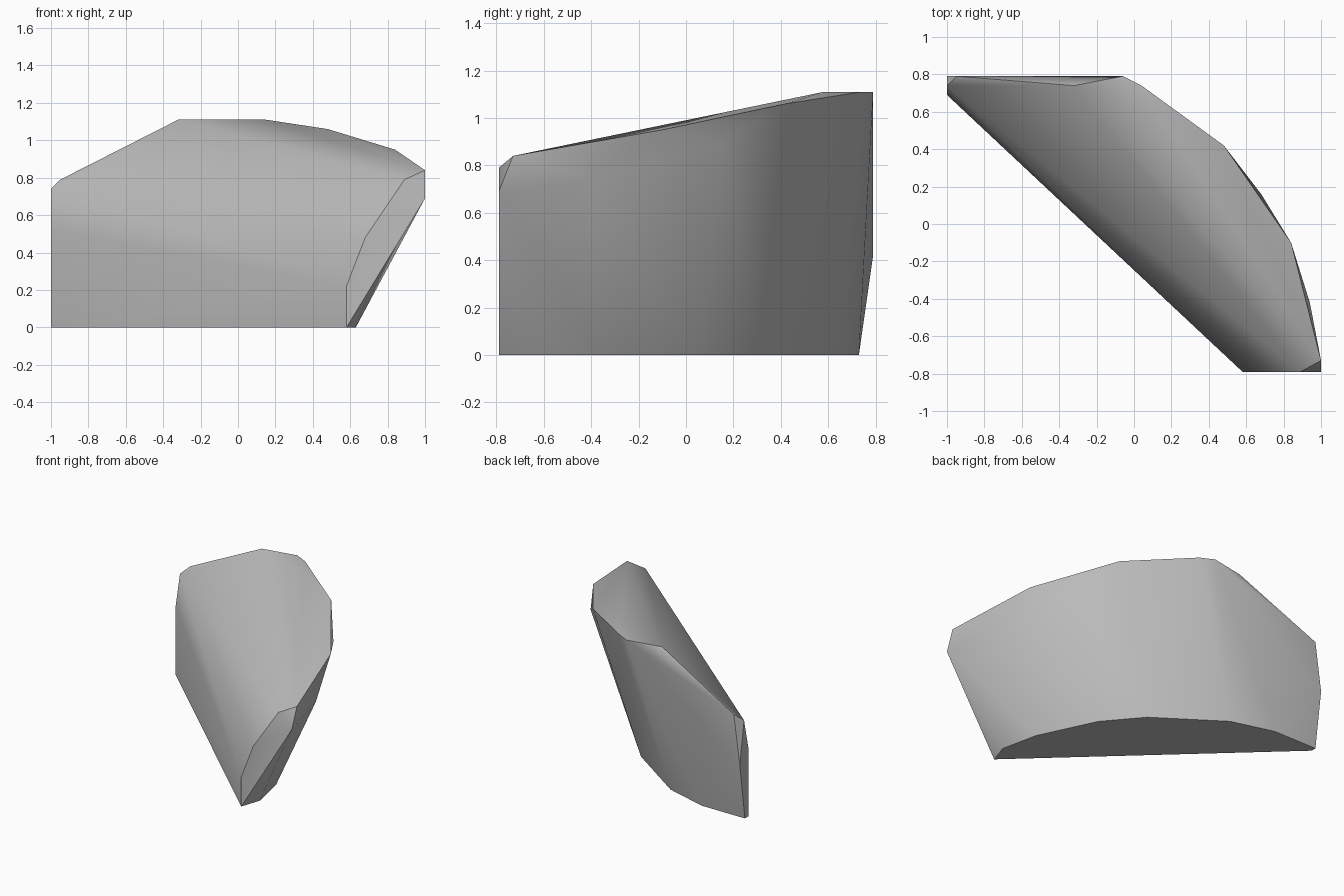
import bpy
import bmesh
import math
from mathutils import Vector

default_cube = bpy.data.objects.get("Cube")
if default_cube:
    bpy.data.objects.remove(default_cube, do_unlink=True)


def make_material(name, colour):
    material = bpy.data.materials.new(name)
    material.use_nodes = True
    material.diffuse_color = colour
    shader = material.node_tree.nodes["Principled BSDF"]
    shader.inputs["Base Color"].default_value = colour
    shader.inputs["Roughness"].default_value = 0.8
    return material


def at_height(outline, z):
    """Lift a flat outline of (x, y) pairs to one height."""
    return [Vector((x, y, z)) for x, y in outline]


def build_hull(name, points, material):
    """Wrap a set of corner points in a closed faceted shell."""
    mesh = bpy.data.meshes.new(name)
    shell = bmesh.new()
    for point in points:
        shell.verts.new(point)
    result = bmesh.ops.convex_hull(shell, input=shell.verts[:])
    unused = [v for v in shell.verts if not v.link_faces]
    bmesh.ops.delete(shell, geom=unused, context="VERTS")
    bmesh.ops.recalc_face_normals(shell, faces=shell.faces[:])
    shell.to_mesh(mesh)
    shell.free()
    mesh.materials.append(material)
    obj = bpy.data.objects.new(name, mesh)
    bpy.context.collection.objects.link(obj)
    return obj


# Flat base: straight front edge and bowed back edge
base = at_height([(-1, .69), (.58, -.79), (.63, -.64), (.57, -.36), (.37, .06),
                  (.15, .32), (-.32, .64), (-.64, .73), (-1, .73)], 0)

# Highest ledge
crest = at_height([(-.32, .74), (-.06, .79), (.04, .74), (.15, .58)], 1.11)

# Sloping rim along the bowed back
rim = [(.48, .42, 1.06), (.68, .16, .9), (.84, -.1, .95),
       (.94, -.42, .74), (1, -.73, .84)]

# Upright cut ends
front_end = [(x, -.79, z) for x, z in
             [(.58, .22), (.68, .48), (.89, .79), (1, .69)]]
back_end = [(-1, .69, .52), (-1, .74, .74), (-.95, .79, .79), (-1, .79, .42)]

grey = make_material("stone grey", (.5, .5, .5, 1))
shard = build_hull("stone_shard", base + crest + rim + front_end + back_end, grey)

# Soft shading over shallow facets, crisp edges at the cuts
bpy.ops.object.select_all(action="DESELECT")
shard.select_set(True)
bpy.context.view_layer.objects.active = shard
bpy.ops.object.shade_smooth_by_angle(angle=math.radians(30))
